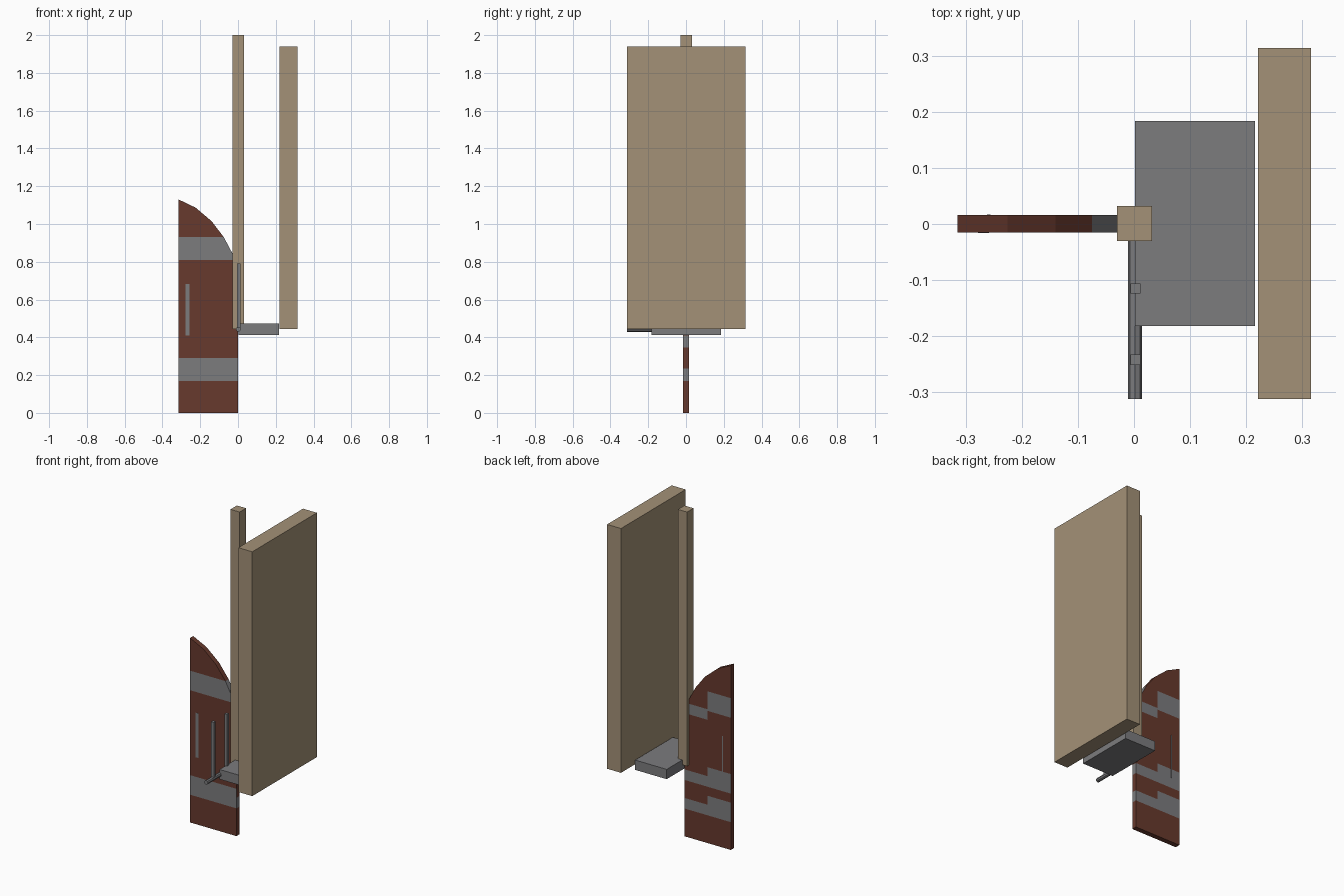
import bpy, bmesh, math
from mathutils import Vector

if "Cube" in bpy.data.objects:
    bpy.data.objects.remove(bpy.data.objects["Cube"])


def mat(name, col):
    m = bpy.data.materials.new(name)
    m.diffuse_color = (*col, 1)
    m.use_nodes = True
    m.node_tree.nodes["Principled BSDF"].inputs["Base Color"].default_value = m.diffuse_color
    return m


TAN = mat("tan wood", (0.37, 0.285, 0.185))
BROWN = mat("dark brown wood", (0.135, 0.041, 0.026))
GREY = mat("grey metal", (0.2, 0.2, 0.208))


def finish(name, bm, *mats):
    bmesh.ops.recalc_face_normals(bm, faces=bm.faces)
    me = bpy.data.meshes.new(name)
    bm.to_mesh(me)
    bm.free()
    for m in mats:
        me.materials.append(m)
    ob = bpy.data.objects.new(name, me)
    bpy.context.collection.objects.link(ob)
    return ob


def box(name, lo, hi, m):
    bm = bmesh.new()
    bmesh.ops.create_cube(bm, size=1)
    for v in bm.verts:
        v.co = Vector([(a + b) / 2 + c * (b - a) for a, b, c in zip(lo, hi, v.co)])
    return finish(name, bm, m)


# Wooden post and large panel
box("post", (-0.03, -0.03, 0.443), (0.032, 0.032, 2.0), TAN)
box("large_panel", (0.221, -0.312, 0.443), (0.315, 0.314, 1.94), TAN)

# Metal plate under the panel
box("base_plate", (0.002, -0.182, 0.413), (0.216, 0.184, 0.473), GREY)

# Handle rod with two uprights
bm = bmesh.new()
bmesh.ops.create_cone(bm, cap_ends=True, segments=8, radius1=0.0125, radius2=0.0125, depth=0.31)
for v in bm.verts:
    x, y, z = v.co
    v.co = (x + 0.002, z - 0.157, y + 0.442)
finish("handle_rod", bm, GREY)
for i, y in enumerate((-0.115, -0.242)):
    box(f"upright_{i + 1}", (-0.006, y - 0.009, 0.44), (0.012, y + 0.009, 0.79), GREY)

# Curved-top wing, cut into bands that differ front and back
HALF = -0.157
FRONT = ((0.17, 0.29), (0.81, 0.93))
OUTER = ((0.17, 0.29), (0.345, 0.465), (0.81, 0.93))
INNER = ((0.17, 0.235), (0.345, 0.41), (0.755, 0.82))
profile = [(-0.315, 0), (0, 0), (0, 0.76), (-0.03, 0.845), (-0.075, 0.93),
           (-0.14, 1.015), (-0.225, 1.087), (-0.315, 1.13)]
bm = bmesh.new()
f = bm.faces.new([bm.verts.new((x, -0.015, z)) for x, z in profile])
ext = bmesh.ops.extrude_face_region(bm, geom=[f])["geom"]
bmesh.ops.translate(bm, vec=(0, 0.031, 0), verts=[g for g in ext if isinstance(g, bmesh.types.BMVert)])


def cut(co, no):
    bmesh.ops.bisect_plane(bm, geom=bm.verts[:] + bm.edges[:] + bm.faces[:], plane_co=co, plane_no=no)


for z in sorted({z for bands in (FRONT, OUTER, INNER) for b in bands for z in b}):
    cut((0, 0, z), (0, 0, 1))
cut((HALF, 0, 0), (1, 0, 0))
bmesh.ops.recalc_face_normals(bm, faces=bm.faces)
for f in bm.faces:
    c, n = f.calc_center_median(), f.normal
    if n.y < -0.5 or n.z > 0.1:
        bands = FRONT
    elif n.x < -0.5:
        bands = ()
    else:
        bands = INNER if c.x > HALF else OUTER
    f.material_index = int(any(a < c.z < b for a, b in bands))
finish("banded_wing", bm, BROWN, GREY)

# Thin vertical strip on both sides of the wing
box("wing_strip_front", (-0.278, -0.016, 0.41), (-0.258, -0.0145, 0.683), GREY)
box("wing_strip_back", (-0.262, 0.0155, 0.41), (-0.256, 0.017, 0.683), GREY)
